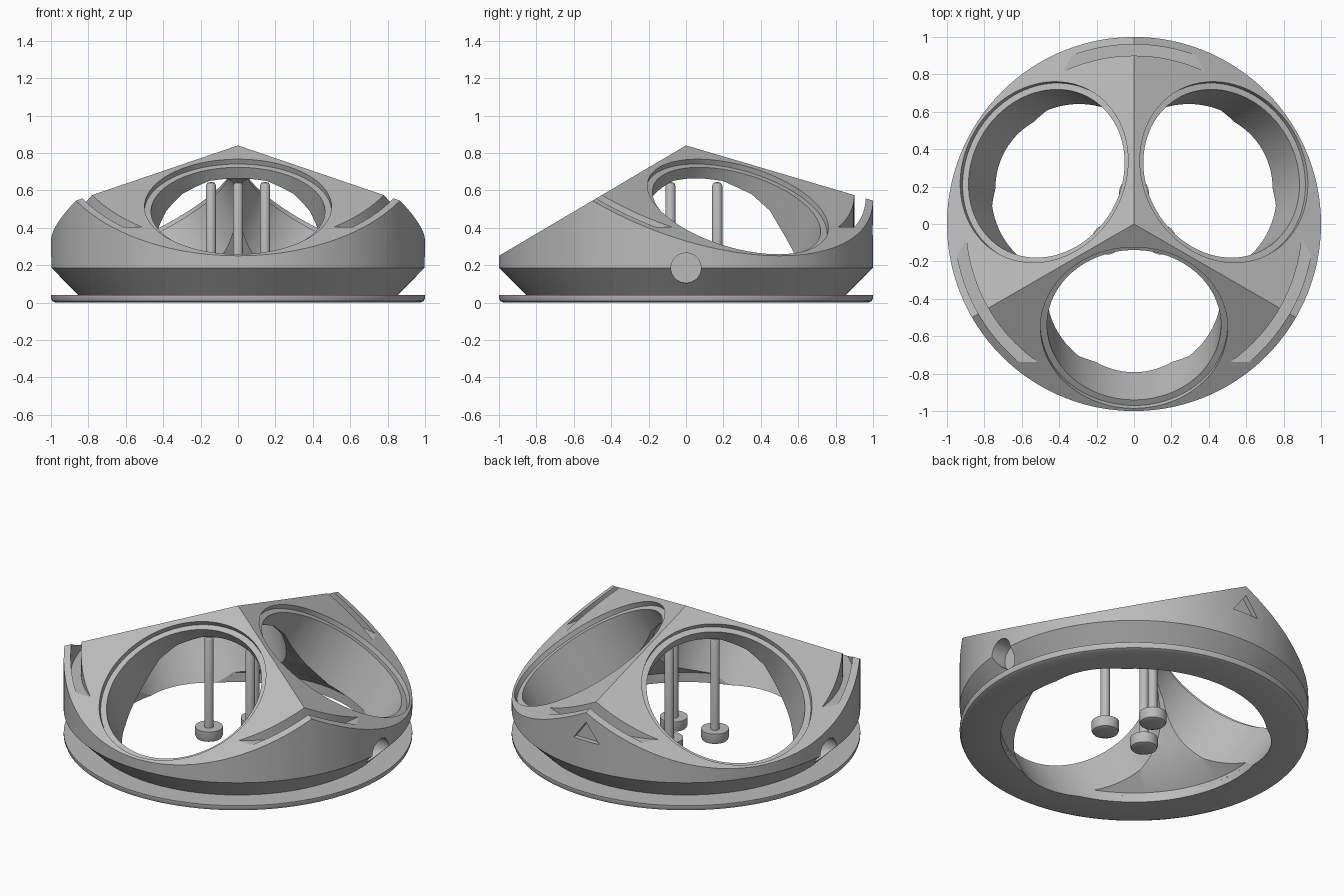
import bpy, bmesh
from math import sin, cos, radians, pi, atan
from mathutils import Vector, Matrix

old = bpy.data.objects.get("Cube")
if old:
    bpy.data.objects.remove(old, do_unlink=True)

grey = bpy.data.materials.new("plain grey")
grey.use_nodes = True
colour = (0.5, 0.5, 0.5, 1)
grey.diffuse_color = colour
grey.node_tree.nodes["Principled BSDF"].inputs["Base Color"].default_value = colour

PEAK, SLOPE = 0.84, 0.59          # height of the peak and fall of each roof face
TILT = atan(SLOPE)
FACES = [radians(a) for a in (-90, 30, 150)]


def finish(name, bm):
    bmesh.ops.recalc_face_normals(bm, faces=bm.faces[:])
    mesh = bpy.data.meshes.new(name)
    bm.to_mesh(mesh)
    bm.free()
    obj = bpy.data.objects.new(name, mesh)
    bpy.context.collection.objects.link(obj)
    mesh.materials.append(grey)
    return obj


def lathe(name, profile, steps=96, closed=False, build=True):
    """Turn an (r, z) profile round the z axis."""
    bm = bmesh.new()
    verts = [bm.verts.new((r, 0, z)) for r, z in profile]
    pairs = list(zip(verts, verts[1:])) + ([(verts[-1], verts[0])] if closed else [])
    edges = [bm.edges.new(p) for p in pairs]
    bmesh.ops.spin(bm, geom=verts + edges, cent=(0, 0, 0), axis=(0, 0, 1),
                   angle=2 * pi, steps=steps, use_merge=True)
    bmesh.ops.remove_doubles(bm, verts=bm.verts[:], dist=1e-5)
    return finish(name, bm) if build else bm


def rod(name, radius, start, end, steps=96):
    """Cylinder between two points."""
    start, end = Vector(start), Vector(end)
    axis = end - start
    turn = axis.to_track_quat('Z', 'Y').to_matrix().to_4x4()
    bm = bmesh.new()
    bmesh.ops.create_cone(bm, cap_ends=True, segments=steps, radius1=radius,
                          radius2=radius, depth=axis.length,
                          matrix=Matrix.Translation((start + end) / 2) @ turn)
    return finish(name, bm)


def cut(obj, cutters):
    bpy.context.view_layer.objects.active = obj
    for cutter in cutters:
        cutter.hide_render = True
        mod = obj.modifiers.new("cut", 'BOOLEAN')
        mod.operation, mod.solver, mod.object = 'DIFFERENCE', 'EXACT', cutter
        bpy.ops.object.modifier_apply(modifier=mod.name)


def smooth(obj):
    bpy.ops.object.select_all(action='DESELECT')
    obj.select_set(True)
    bpy.context.view_layer.objects.active = obj
    bpy.ops.object.shade_smooth_by_angle(angle=radians(28))


# Body: round block with an undercut foot, sliced by three roof planes
bm = lathe("body", [(0, 0.04), (0.855, 0.04), (1, 0.185), (1, 1), (0, 1)],
           steps=120, build=False)
normals = [Vector((sin(TILT) * cos(a), sin(TILT) * sin(a), cos(TILT))) for a in FACES]
for n in normals:
    res = bmesh.ops.bisect_plane(bm, geom=bm.verts[:] + bm.edges[:] + bm.faces[:],
                                 plane_co=(0, 0, PEAK), plane_no=n, clear_outer=True)
    rim = [e for e in bm.edges if e.is_boundary]
    bmesh.ops.edgeloop_fill(bm, edges=rim)
body = finish("body", bm)

# Base ring with a softened lower edge
ring = lathe("base_ring", [(0.765, 0), (0.975, 0), (0.993, 0.008), (1, 0.025),
                           (1, 0.04), (0.765, 0.04)], steps=120, closed=True)

# Three tilted bores with a shallow wider seat at each mouth
bores, seats = [], []
for a, n in zip(FACES, normals):
    mouth = Vector((0.555 * cos(a), 0.555 * sin(a), PEAK - SLOPE * 0.555))
    bores.append(rod("bore_cutter", 0.465, mouth - n * 1.0, mouth + n * 0.3))
    seats.append(rod("seat_cutter", 0.5, mouth - n * 0.03, mouth + n * 0.3))

# Domed hollow inside the body
hollow = lathe("hollow_cutter", [(0, -0.1), (0.765, -0.1), (0.765, 0.06), (0.66, 0.15),
                                 (0.58, 0.27), (0.45, 0.49), (0.35, 0.58),
                                 (0.2, 0.65), (0, 0.68)])

# Arc grooves at the corners, round side sockets and the triangular back mark
groove = lathe("groove_cutter", [(0.9, 0.405), (0.96, 0.405), (0.96, 1.1), (0.9, 1.1)],
               steps=120, closed=True)
sockets = [rod("socket_cutter", 0.08, (s * 0.9, 0, 0.185), (s * 1.2, 0, 0.185), 48)
           for s in (-1, 1)]
bm = bmesh.new()
tri = bm.faces.new([bm.verts.new(p) for p in
                    ((-0.09, 0.968, 0.365), (0.09, 0.968, 0.365), (0, 0.968, 0.485))])
ext = bmesh.ops.extrude_face_region(bm, geom=[tri])
bmesh.ops.translate(bm, vec=(0, 0.2, 0),
                    verts=[v for v in ext["geom"] if isinstance(v, bmesh.types.BMVert)])
mark = finish("mark_cutter", bm)

cut(body, [hollow] + bores + seats + [groove] + sockets + [mark])
cut(ring, bores)
for helper in bores + seats + sockets + [hollow, groove, mark]:
    bpy.data.objects.remove(helper, do_unlink=True)
smooth(body)
smooth(ring)

# Three inner pins with wide rounded feet
for i, deg in enumerate((90, 210, 330)):
    pin = lathe(f"pin_{i + 1}", [(0, 0), (0.06, 0), (0.074, 0.006), (0.08, 0.02),
                                 (0.08, 0.07), (0.027, 0.07), (0.027, 0.625),
                                 (0.02, 0.64), (0, 0.645)], steps=32)
    pin.location = (0.167 * cos(radians(deg)), 0.167 * sin(radians(deg)), 0)
    smooth(pin)
